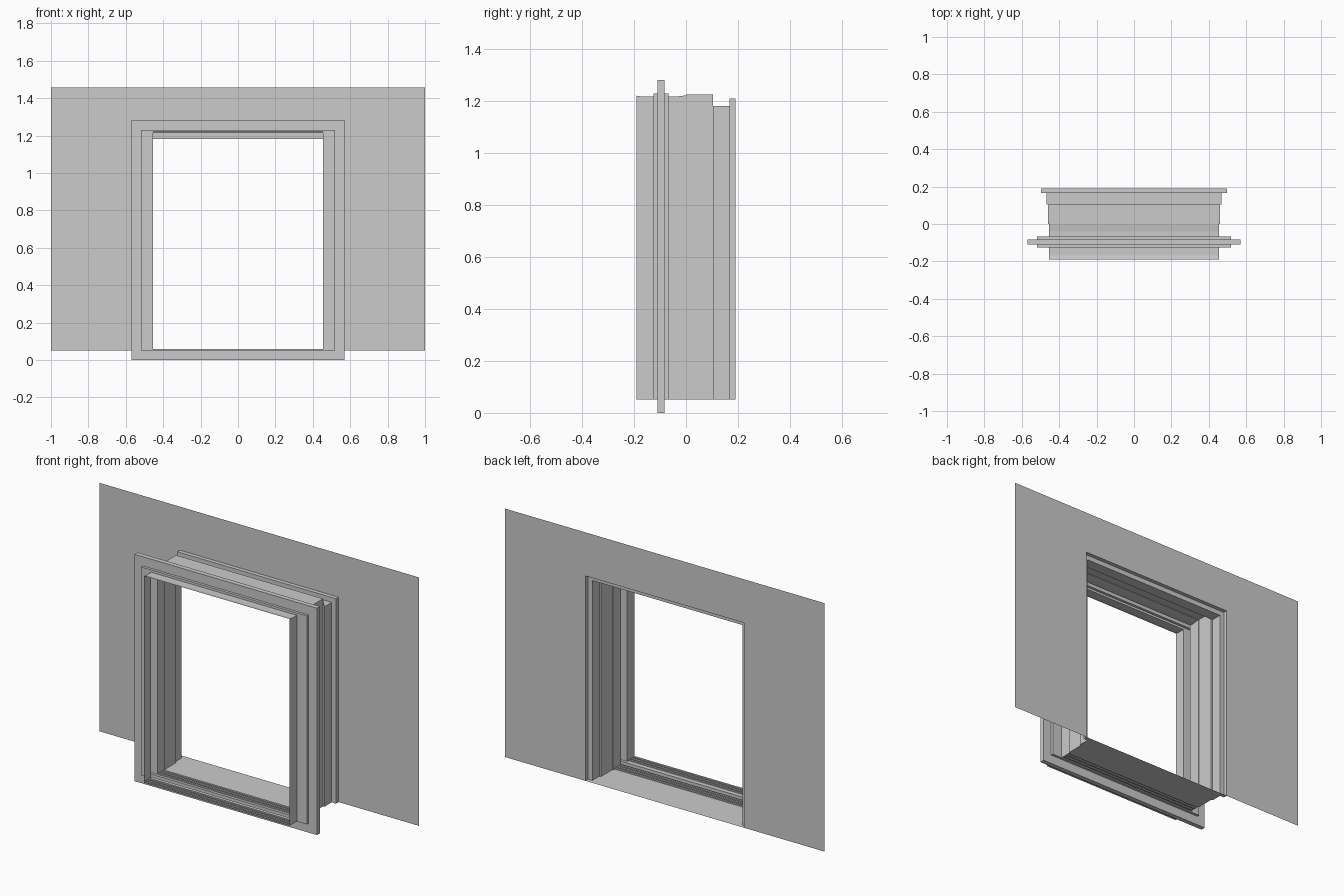
import bpy

if "Cube" in bpy.data.objects:
    bpy.data.objects.remove(bpy.data.objects["Cube"])


def make(name, verts, faces):
    me = bpy.data.meshes.new(name)
    me.from_pydata(verts, [], faces)
    me.update()
    ob = bpy.data.objects.new(name, me)
    bpy.context.collection.objects.link(ob)
    return ob


def loft_frame(name, profile, bottom):
    """Join rectangular rings given as (y, half width, top z, bottom z)."""
    verts, faces = [], []
    for y, x, zt, zb in profile:
        verts += [(-x, y, zb), (-x, y, zt), (x, y, zt), (x, y, zb)]
    for i in range(len(profile) - 1):
        a, b = 4 * i, 4 * i + 4
        for k in range(4 if bottom else 3):
            n = (k + 1) % 4
            faces.append((a + k, a + n, b + n, b + k))
    return make(name, verts, faces)


S = 0.052  # sill level

# Projecting front lining, stepping out to the wide flange
loft_frame("front_lining", [
    (-0.19, 0.455, 1.221, S), (-0.168, 0.455, 1.217, S),
    (-0.125, 0.455, 1.217, S), (-0.125, 0.518, 1.23, S),
    (-0.11, 0.518, 1.23, S)], False)

# Hollow flange, running around all four sides
loft_frame("flange", [
    (-0.11, 0.518, 1.23, S), (-0.11, 0.57, 1.282, 0),
    (-0.083, 0.57, 1.282, 0), (-0.083, 0.518, 1.23, S)], True)

# Lining behind the flange with its stepped rear casing
loft_frame("rear_lining", [
    (-0.083, 0.518, 1.23, S), (-0.068, 0.518, 1.23, S),
    (-0.068, 0.455, 1.217, S), (-0.04, 0.455, 1.217, S),
    (0, 0.455, 1.222, S), (0, 0.46, 1.225, S),
    (0.103, 0.46, 1.225, S), (0.103, 0.469, 1.182, S),
    (0.167, 0.469, 1.182, S), (0.167, 0.496, 1.21, S),
    (0.19, 0.496, 1.21, S)], False)


def strip(name, points, x):
    """Floor strip from (y, z) points."""
    verts = [(s * x, y, z) for y, z in points for s in (-1, 1)]
    faces = [(2 * i, 2 * i + 1, 2 * i + 3, 2 * i + 2) for i in range(len(points) - 1)]
    return make(name, verts, faces)


# Ribbed sills either side of the flange
def ribs(y0, y1, count):
    pts, d = [(y0, S)], (y1 - y0) / (2 * count)
    for i in range(count):
        a = y0 + 2 * i * d
        pts += [(a, S + .006), (a + d, S + .006), (a + d, S), (a + 2 * d, S)]
    return pts


strip("front_sill", ribs(-0.19, -0.125, 3), 0.455)
strip("front_sill_edge", [(-0.125, S), (-0.11, S)], 0.518)
strip("rear_sill_edge", [(-0.083, S), (-0.068, S)], 0.518)
strip("rear_sill", ribs(-0.068, 0, 3), 0.455)

# Flat threshold, following the casing width
strip("threshold", [(0, S), (0.103, S)], 0.46)
strip("threshold_middle", [(0.103, S), (0.167, S)], 0.469)
strip("threshold_back", [(0.167, S), (0.19, S)], 0.496)

# Thin wall with the opening cut out
w, t = 0.496, 1.21
pts = [(-1, S), (-w, S), (-w, t), (-w, 1.456), (-1, 1.456), (-1, t),
       (w, t), (w, 1.456), (w, S), (1, S), (1, t), (1, 1.456)]
make("wall", [(x, 0.19, z) for x, z in pts],
     [(0, 1, 2, 5), (5, 2, 3, 4), (2, 6, 7, 3), (8, 9, 10, 6), (6, 10, 11, 7)])
